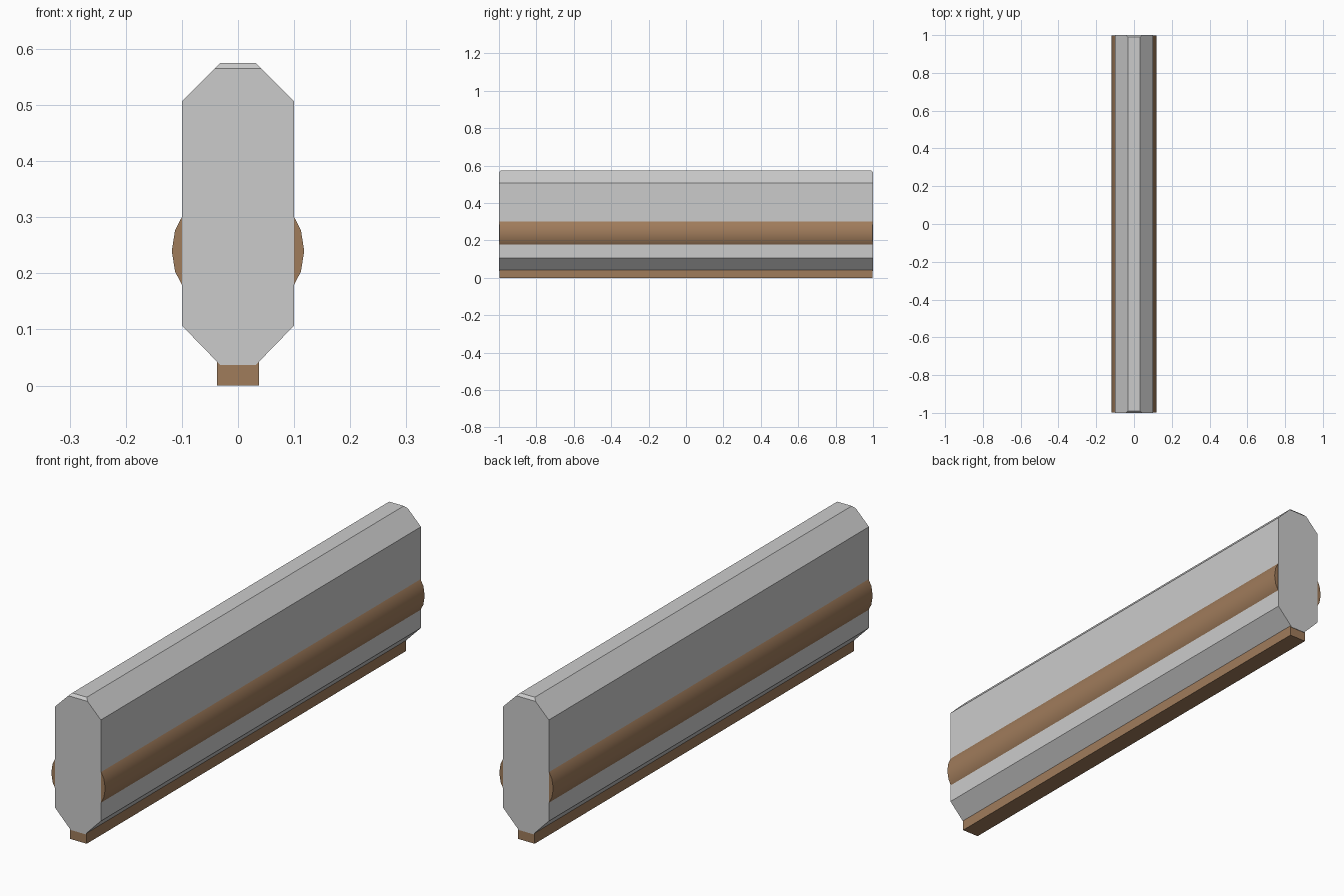
import bpy, bmesh, math

if "Cube" in bpy.data.objects:
    bpy.data.objects.remove(bpy.data.objects["Cube"])


def material(name, color):
    m = bpy.data.materials.new(name)
    m.diffuse_color = (*color, 1.0)
    m.use_nodes = True
    m.node_tree.nodes["Principled BSDF"].inputs["Base Color"].default_value = m.diffuse_color
    return m


grey = material("grey_panel", (0.60, 0.60, 0.60))
brown = material("brown_wood", (0.35, 0.20, 0.105))


def loft(name, sections, mat):
    """Join (y, [(x, z), ...]) cross-sections into a closed solid."""
    bm = bmesh.new()
    rings = [[bm.verts.new((x, y, z)) for x, z in pts] for y, pts in sections]
    n = len(rings[0])
    for a, b in zip(rings, rings[1:]):
        for i in range(n):
            j = (i + 1) % n
            bm.faces.new((a[i], a[j], b[j], b[i]))
    bm.faces.new(rings[0])
    bm.faces.new(rings[-1])
    bmesh.ops.recalc_face_normals(bm, faces=bm.faces)
    mesh = bpy.data.meshes.new(name)
    bm.to_mesh(mesh)
    bm.free()
    mesh.materials.append(mat)
    ob = bpy.data.objects.new(name, mesh)
    bpy.context.collection.objects.link(ob)
    return ob


def mirrored(half):
    return half + [(-x, z) for x, z in reversed(half)]


# Long chamfered body, with a small bevel at both ends of the top strip
lower = [(0.032, 0.037), (0.10, 0.107), (0.10, 0.507)]
full = mirrored(lower + [(0.032, 0.575)])
end = mirrored(lower + [(0.042, 0.565)])
loft("body", [(-1, end), (-0.99, full), (0.99, full), (1, end)], grey)

# Round rail through the body, bulging from both sides
circle = [(0.118 * math.cos(i * math.tau / 20), 0.24 + 0.118 * math.sin(i * math.tau / 20))
          for i in range(20)]
rail = loft("side_rail", [(-0.998, circle), (0.998, circle)], brown)
bpy.context.view_layer.objects.active = rail
rail.select_set(True)
bpy.ops.object.shade_smooth_by_angle(angle=math.radians(30))

# Narrow base strip under the body
strip = mirrored([(0.037, 0.0), (0.037, 0.043)])
loft("base_strip", [(-0.998, strip), (0.998, strip)], brown)
